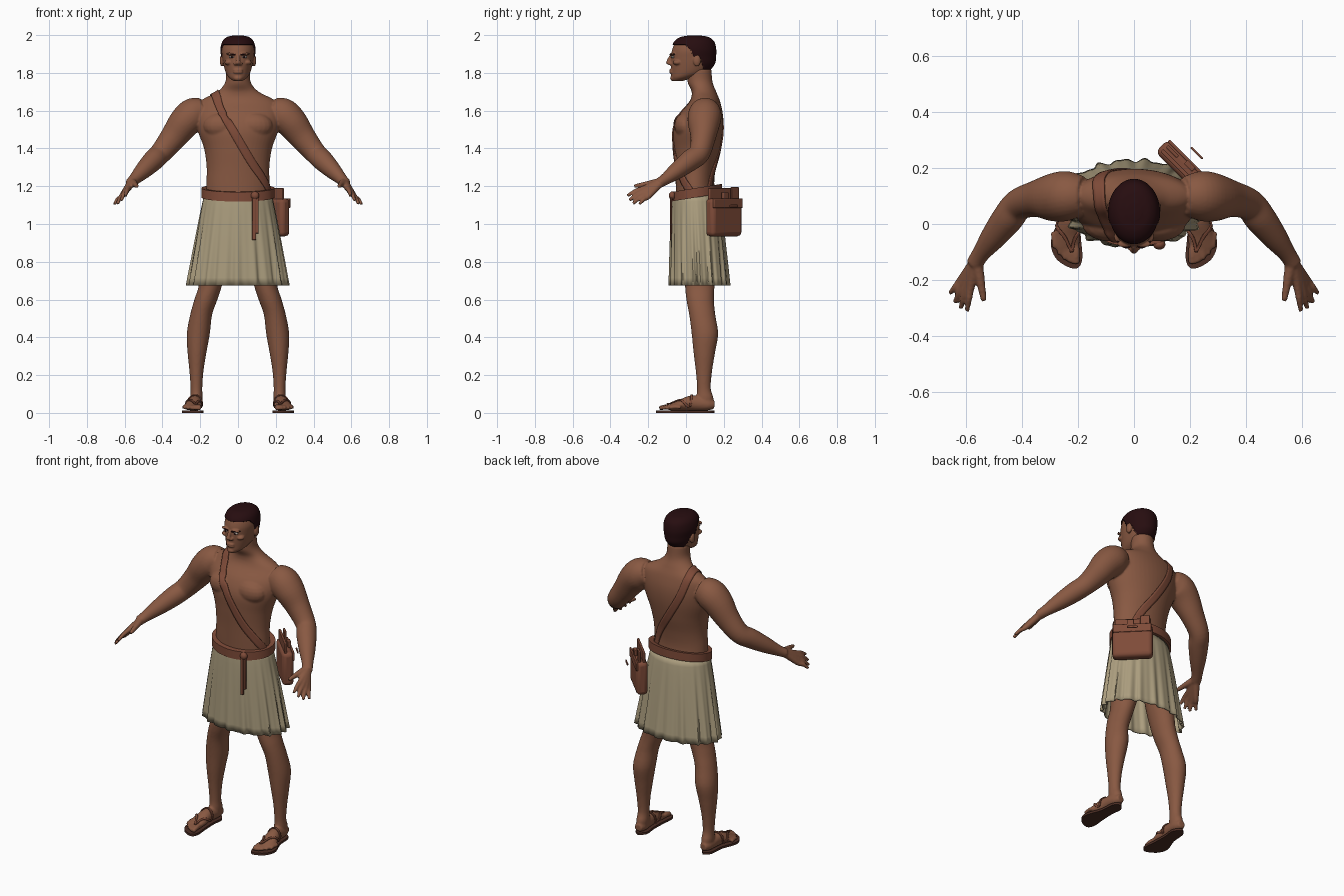
import bpy, bmesh, math
from mathutils import Vector, Matrix

old = bpy.data.objects.get("Cube")
if old:
    bpy.data.objects.remove(old)


def material(name, rgb):
    m = bpy.data.materials.new(name)
    m.use_nodes = True
    m.diffuse_color = (*rgb, 1)
    m.node_tree.nodes["Principled BSDF"].inputs["Base Color"].default_value = (*rgb, 1)
    return m


SKIN = material("brown_skin", (0.25, 0.10, 0.055))
CLOTH = material("linen", (0.41, 0.34, 0.21))
LEATHER = material("leather", (0.21, 0.07, 0.04))
HAIR = material("dark_hair", (0.02, 0.004, 0.005))
SOLE = material("dark_sole", (0.07, 0.026, 0.017))
WHITE = material("eye_white", (0.6, 0.55, 0.5))


def finish(name, bm, mat):
    bmesh.ops.recalc_face_normals(bm, faces=bm.faces)
    me = bpy.data.meshes.new(name)
    bm.to_mesh(me)
    bm.free()
    me.materials.append(mat)
    me.shade_smooth()
    me.set_sharp_from_angle(angle=math.radians(45))
    ob = bpy.data.objects.new(name, me)
    bpy.context.collection.objects.link(ob)
    return ob


def modify(ob, kind, **settings):
    m = ob.modifiers.new(kind.title(), kind)
    for k, v in settings.items():
        setattr(m, k, v)


def fuse(ob, voxel, rounds):
    modify(ob, 'REMESH', mode='VOXEL', voxel_size=voxel, use_smooth_shade=True)
    modify(ob, 'SMOOTH', factor=0.5, iterations=rounds)


def spline(pts, steps=5):
    # Smooth path through the given points, of any dimension
    p = [Vector(q) for q in pts]
    p = [p[0] * 2 - p[1]] + p + [p[-1] * 2 - p[-2]]
    out = []
    for a, b, c, d in zip(p, p[1:], p[2:], p[3:]):
        for i in range(steps):
            t = i / steps
            out.append((b * 2 + (c - a) * t + (a * 2 - b * 5 + c * 4 - d) * t ** 2
                        + (b * 3 - a - c * 3 + d) * t ** 3) * 0.5)
    return out + [p[-2]]


def bridge(bm, rings, cap=True, closed=True):
    vs = [[bm.verts.new(c) for c in r] for r in rings]
    n = len(vs[0])
    for a, b in zip(vs, vs[1:]):
        for i in range(n if closed else n - 1):
            bm.faces.new((a[i], a[(i + 1) % n], b[(i + 1) % n], b[i]))
    if cap:
        bm.faces.new(vs[0])
        bm.faces.new(vs[-1])


def loft(bm, sections, flat=True, side=1, n=28, steps=5, cap=True, grow=0):
    # Sections are x, y, z and two radii; flat rings lie level, others follow the path
    s = spline(sections, steps)
    rings = []
    for i, q in enumerate(s):
        u, v = Vector((1, 0, 0)), Vector((0, 1, 0))
        if not flat:
            t = (s[min(i + 1, len(s) - 1)] - s[max(i - 1, 0)])
            t = Vector(t[:3]).normalized()
            u = t.cross(Vector((0, 0, 1))).normalized()
            v = u.cross(t)
        ring = []
        for k in range(n):
            a = math.tau * k / n
            p = Vector(q[:3]) + u * math.cos(a) * (q[3] + grow) + v * math.sin(a) * (q[4] + grow)
            ring.append((p.x * side, p.y, p.z))
        rings.append(ring)
    bridge(bm, rings, cap)


def ball(bm, at, size, seg=20):
    bmesh.ops.create_uvsphere(bm, u_segments=seg, v_segments=seg // 2, radius=1,
                              matrix=Matrix.Translation(at) @ Matrix.Diagonal((*size, 1)))


def ribbon(name, pts, width, axis, target, side=1):
    # Band laid on the body; axis gives the inner point at each height
    s = spline(pts, 10)
    rows = []
    for i, p in enumerate(s):
        t = (s[min(i + 1, len(s) - 1)] - s[max(i - 1, 0)]).normalized()
        w = t.cross(p - axis(p)).normalized() * width
        rows.append([((p + w * k).x * side, (p + w * k).y, (p + w * k).z)
                     for k in (-0.5, -0.25, 0, 0.25, 0.5)])
    bm = bmesh.new()
    bridge(bm, rows, cap=False, closed=False)
    ob = finish(name, bm, LEATHER)
    modify(ob, 'SHRINKWRAP', target=target, wrap_mode='ABOVE_SURFACE', offset=0.004)
    modify(ob, 'SOLIDIFY', thickness=0.006, offset=0)
    return ob


# Body: torso, arms, hands, legs and feet fused into one skin
bm = bmesh.new()
loft(bm, [(0, .06, .92, .14, .1), (0, .06, 1.08, .168, .11), (0, .048, 1.2, .168, .102),
          (0, .05, 1.3, .166, .108), (0, .058, 1.4, .18, .122), (0, .065, 1.5, .215, .13),
          (0, .08, 1.58, .225, .115), (0, .1, 1.65, .2, .08), (0, .095, 1.7, .11, .065),
          (0, .075, 1.75, .068, .066), (0, .07, 1.82, .062, .064)], n=48)
knuckles = [(.582, -.225, 1.188), (.598, -.225, 1.172), (.61, -.215, 1.157), (.617, -.2, 1.145)]
tips = [(.595, -.31, 1.15), (.617, -.3, 1.125), (.638, -.28, 1.107), (.655, -.247, 1.105)]
for s in (1, -1):
    ball(bm, (s * .085, .0, 1.52), (.1, .062, .07))
    loft(bm, [(.18, .1, 1.6, .07, .07), (.235, .1, 1.58, .088, .088), (.285, .095, 1.535, .086, .084),
              (.345, .09, 1.455, .066, .07), (.41, .07, 1.375, .056, .058),
              (.45, .02, 1.335, .056, .056), (.5, -.045, 1.285, .046, .046),
              (.545, -.105, 1.24, .032, .032), (.57, -.145, 1.215, .03, .026)], False, s)
    for k, t in zip(knuckles, tips):
        mid = Vector(k).lerp(Vector(t), 0.5) + Vector((0, 0, .006))
        loft(bm, [(.563, -.135, 1.22, .024, .022), (*k, .015, .015),
                  (*mid, .012, .012), (*t, .009, .009)], False, s, 12)
    loft(bm, [(.56, -.14, 1.222, .022, .022), (.548, -.2, 1.212, .017, .017),
              (.535, -.275, 1.2, .01, .01)], False, s, 12)
    loft(bm, [(.1, .075, .98, .08, .1), (.125, .075, .8, .076, .09), (.145, .073, .68, .062, .079),
              (.17, .075, .6, .061, .073), (.195, .086, .52, .058, .069), (.21, .1, .42, .061, .07),
              (.217, .097, .32, .05, .057), (.22, .095, .22, .037, .043), (.22, .095, .13, .031, .036),
              (.22, .1, .08, .033, .045), (.22, .1, .035, .03, .04)], True, s)
    loft(bm, [(.22, .15, .043, .022, .022), (.222, .11, .045, .034, .033), (.228, .03, .052, .036, .04),
              (.237, -.04, .038, .046, .026), (.244, -.09, .028, .046, .015)], False, s)
    for i in range(5):
        x, r = .207 + .019 * i, .0145 - .001 * i
        loft(bm, [(x + .004, -.06 + .008 * i, .03, r, r), (x, -.1 + .008 * i, .032, r, r),
                  (x, -.142 + .002 * i + .003 * i * i, .025, r, r * .8)], False, s, 12)
body = finish("body", bm, SKIN)
fuse(body, 0.006, 4)

# Head with nose, lips, brow and ears
skull = [(0, -.045, 1.757, .024, .027), (0, -.018, 1.775, .048, .06), (0, .015, 1.8, .064, .094),
         (0, .033, 1.84, .076, .113), (0, .037, 1.88, .083, .116), (0, .04, 1.92, .087, .114),
         (0, .043, 1.96, .077, .1), (0, .045, 1.983, .054, .07), (0, .045, 1.992, .02, .025)]
bm = bmesh.new()
loft(bm, skull, n=48)
loft(bm, [(0, -.077, 1.895, .009, .009), (0, -.088, 1.87, .011, .012),
          (0, -.093, 1.85, .015, .012), (0, -.078, 1.84, .014, .008)], n=16)
for s in (1, -1):
    ball(bm, (s * .013, -.083, 1.849), (.011, .012, .009))
    ball(bm, (s * .033, -.071, 1.9), (.028, .013, .008))
    ball(bm, (s * .05, -.045, 1.855), (.022, .024, .014))
    ball(bm, (s * .085, .058, 1.865), (.012, .02, .031))
for z, h in ((1.814, .007), (1.803, .008)):
    ball(bm, (0, -.076, z), (.026, .013, h))
ball(bm, (0, -.066, 1.772), (.024, .018, .016))
head = finish("head", bm, SKIN)
fuse(head, 0.004, 3)

# Eyes and eyebrows
for s, label in ((1, "left"), (-1, "right")):
    for part, mat, x, y, size in (("eye", WHITE, .034, -.07, (.015, .009, .0055)),
                                  ("iris", HAIR, .033, -.0765, (.006, .004, .0055))):
        bm = bmesh.new()
        ball(bm, (s * x, y, 1.884), size)
        finish(label + "_" + part, bm, mat)
    bm = bmesh.new()
    loft(bm, [(.014, -.082, 1.895, .004, .004), (.036, -.08, 1.9, .005, .004),
              (.06, -.061, 1.899, .003, .003)], False, s, 10)
    finish(label + "_eyebrow", bm, HAIR)


# Cropped hair: a shell over the skull, trimmed along the hairline
def hairline(y):
    line = [(-1, 1.945), (0, 1.943), (.03, 1.91), (.045, 1.87), (.08, 1.865), (.1, 1.8), (1, 1.8)]
    for (a, za), (b, zb) in zip(line, line[1:]):
        if y <= b:
            return za + (zb - za) * (y - a) / (b - a)


bm = bmesh.new()
loft(bm, skull, n=96, steps=12, grow=.006)
low = [f for f in bm.faces
       if f.calc_center_median().z < hairline(f.calc_center_median().y)]
bmesh.ops.delete(bm, geom=low, context='FACES')
bmesh.ops.translate(bm, verts=bm.verts, vec=(0, 0, .006))
hair = finish("hair", bm, HAIR)
modify(hair, 'SOLIDIFY', thickness=0.012, offset=-1)

# Pleated skirt
rings = []
for j in range(13):
    t = j / 12
    ring = []
    for k in range(180):
        a = math.tau * k / 180
        f = 1 + t * (.035 * math.sin(19 * a) + .022 * math.sin(31 * a + 1))
        ring.append((math.cos(a) * f * (.178 + .085 * t ** .9),
                     .052 + .02 * t + math.sin(a) * f * (.124 + .033 * t ** .7), 1.16 - .485 * t))
    rings.append(ring)
bm = bmesh.new()
bridge(bm, rings, cap=False)
skirt = finish("skirt", bm, CLOTH)
modify(skirt, 'SOLIDIFY', thickness=0.006, offset=-1)

# Belt, higher at the back
bm = bmesh.new()
rings = []
for grow, h in ((0, -.025), (.01, -.025), (.01, .025), (0, .025), (-.02, .022), (-.02, -.022), (0, -.025)):
    ring = []
    for k in range(64):
        a = math.tau * k / 64
        y = .054 + math.sin(a) * (.126 + grow)
        ring.append((math.cos(a) * (.183 + grow), y, 1.165 + .16 * (y - .05) + h))
    rings.append(ring)
bridge(bm, rings, cap=False)
bmesh.ops.remove_doubles(bm, verts=bm.verts, dist=1e-5)
finish("belt", bm, LEATHER)

# Belt knot and hanging ends
bm = bmesh.new()
ball(bm, (.09, -.073, 1.15), (.022, .018, .022))
finish("belt_knot", bm, LEATHER)


def box(name, at, size, turn=0, bevel=.004):
    bm = bmesh.new()
    bmesh.ops.create_cube(bm, size=1, matrix=Matrix.Diagonal((*size, 1)))
    ob = finish(name, bm, LEATHER)
    ob.location, ob.rotation_euler.z = at, turn
    modify(ob, 'BEVEL', width=bevel, segments=3)
    return ob


box("belt_end_long", (.085, -.081, 1.03), (.022, .008, .23))
box("belt_end_short", (.1, -.077, 1.05), (.018, .008, .2))

# Shoulder bag, turned to sit on the left back hip
turn = -math.pi / 4
out, along = Vector((.707, .707, 0)), Vector((.707, -.707, 0))
hip = Vector((.178, .2, 0))
up = Vector((0, 0, 1))
box("bag_body", hip + up * 1.035, (.225, .065, .2), turn, .022)
box("bag_flap", hip + out * .03 + up * 1.11, (.215, .012, .05), turn)
box("bag_back_panel", hip - out * .012 + up * 1.145, (.2, .014, .09), turn)
box("bag_buckle", hip - along * .07 + out * .012 + up * 1.155, (.055, .012, .08), turn)
box("bag_loop", hip + along * .01 + out * .02 + up * 1.15, (.04, .02, .035), turn)
box("bag_toggle", hip - along * .005 + out * .07 + up * 1.095, (.06, .008, .014), turn)

# Strap over the right shoulder, front to back
ribbon("bag_strap", [(.18, .02, 1.17), (.13, -.03, 1.25), (.065, -.06, 1.34), (-.03, -.075, 1.5),
                     (-.085, -.045, 1.6), (-.115, .02, 1.67), (-.125, .1, 1.7), (-.125, .17, 1.66),
                     (-.09, .2, 1.55), (.0, .19, 1.4), (.09, .165, 1.27), (.14, .15, 1.17)],
       .045, lambda p: Vector((p.x * .5, .07, min(p.z, 1.58))), body)

# Sandals: flat sole and thongs
for s, label in ((1, "left"), (-1, "right")):
    outline = spline([(.22, .152), (.255, .12), (.265, .03), (.296, -.06), (.28, -.12), (.235, -.153),
                      (.2, -.156), (.184, -.12), (.19, -.04), (.192, .04), (.187, .11), (.22, .152)])[:-1]
    bm = bmesh.new()
    bridge(bm, [[(p.x * s, p.y, z) for p in outline] for z in (0, .013)])
    finish(label + "_sandal_sole", bm, SOLE)
    for part, pts in (("inner_thong", [(.222, -.1, .05), (.21, -.05, .06), (.19, .02, .03)]),
                      ("outer_thong", [(.222, -.1, .05), (.245, -.05, .065), (.27, .02, .03)]),
                      ("ankle_strap", [(.19, .02, .03), (.215, .03, .1), (.24, .03, .09), (.27, .02, .03)])):
        ribbon(label + "_" + part, pts, .011, lambda p: Vector((.23, p.y, .025)), body, s)
